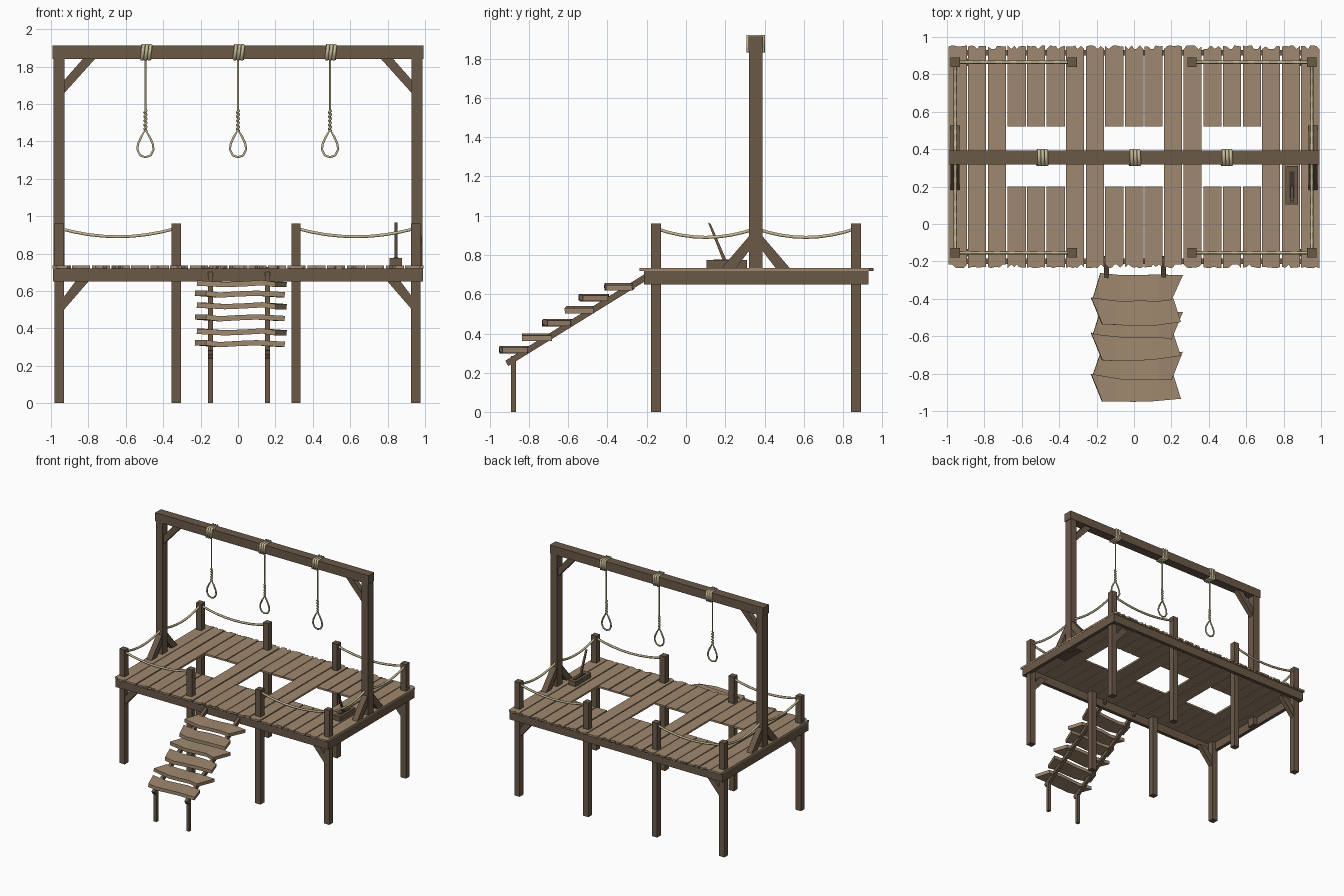
import bpy, bmesh, math, random
from mathutils import Vector

random.seed(4)
cube = bpy.data.objects.get("Cube")
if cube:
    bpy.data.objects.remove(cube, do_unlink=True)


def material(name, rgb):
    m = bpy.data.materials.new(name)
    m.use_nodes = True
    m.diffuse_color = (*rgb, 1)
    m.node_tree.nodes["Principled BSDF"].inputs["Base Color"].default_value = (*rgb, 1)
    return m


DARK = material("dark timber", (0.147, 0.100, 0.064))
PLANK = material("plank wood", (0.352, 0.250, 0.160))
ROPE = material("rope", (0.56, 0.49, 0.30))
SLOT = material("slot shadow", (0.05, 0.035, 0.025))


def add_object(name, bm, mat):
    bmesh.ops.recalc_face_normals(bm, faces=bm.faces)
    mesh = bpy.data.meshes.new(name)
    bm.to_mesh(mesh)
    bm.free()
    mesh.materials.append(mat)
    obj = bpy.data.objects.new(name, mesh)
    bpy.context.collection.objects.link(obj)
    return obj


def prism(name, outline, axis, lo, hi, mat=DARK):
    """Extrude a 2D outline along x, y or z from lo to hi."""
    place = {"x": lambda a, b: (lo, a, b), "y": lambda a, b: (a, lo, b),
             "z": lambda a, b: (a, b, lo)}[axis]
    bm = bmesh.new()
    face = bm.faces.new([bm.verts.new(place(a, b)) for a, b in outline])
    out = bmesh.ops.extrude_face_region(bm, geom=[face])
    shift = Vector([(hi - lo) if axis == c else 0 for c in "xyz"])
    verts = [v for v in out["geom"] if isinstance(v, bmesh.types.BMVert)]
    bmesh.ops.translate(bm, verts=verts, vec=shift)
    return add_object(name, bm, mat)


def box(name, x0, x1, y0, y1, z0, z1, mat=DARK):
    return prism(name, [(x0, y0), (x1, y0), (x1, y1), (x0, y1)], "z", z0, z1, mat)


def rope(name, points, radius, cyclic=False):
    """Bevelled poly curve turned into a mesh."""
    cu = bpy.data.curves.new(name, "CURVE")
    cu.dimensions = "3D"
    cu.bevel_depth = radius
    cu.bevel_resolution = 1
    cu.use_fill_caps = True
    sp = cu.splines.new("POLY")
    sp.points.add(len(points) - 1)
    for p, co in zip(sp.points, points):
        p.co = (*co, 1)
    sp.use_cyclic_u = cyclic
    tmp = bpy.data.objects.new(name + " path", cu)
    mesh = bpy.data.meshes.new_from_object(tmp)
    bpy.data.objects.remove(tmp)
    mesh.materials.clear()
    mesh.materials.append(ROPE)
    obj = bpy.data.objects.new(name, mesh)
    bpy.context.collection.objects.link(obj)


def sagging_rope(name, a, b, sag=0.045):
    a, b = Vector(a), Vector(b)
    pts = []
    for i in range(9):
        t = i / 8
        pts.append(a.lerp(b, t) - Vector((0, 0, sag * 4 * t * (1 - t))))
    rope(name, pts, 0.009)


FRONT, BACK, MID = -0.153, 0.865, 0.355
POSTS = (-0.955, -0.33, 0.31, 0.95)
FLOOR = 0.735

# Support posts
for y in (FRONT, BACK):
    for x in POSTS:
        box("support_post", x - 0.025, x + 0.025, y - 0.025, y + 0.025, 0, 0.96)

# Deck frame
for y in (-0.215, 0.9):
    box("deck_rail", -0.99, 0.99, y, y + 0.03, 0.65, 0.72)
for x in (-0.99, 0.96):
    box("deck_side_rail", x, x + 0.03, -0.215, 0.93, 0.65, 0.72)


# Deck planks with worn outer ends and three openings
def worn_end(x0, x1, y, direction):
    pts = []
    for t in (0, 0.2, 0.38, 0.5, 0.62, 0.82, 1):
        pts.append((x0 + t * (x1 - x0), y - direction * random.choice((0, 0.003, 0.006, 0.02))))
    return pts


PITCH = 1.99 / 19
for i in range(19):
    x0 = -0.995 + i * PITCH + random.uniform(0.002, 0.006)
    x1 = -0.995 + (i + 1) * PITCH - random.uniform(0.002, 0.006)
    front = worn_end(x0, x1, -0.236, -1)
    back = worn_end(x0, x1, 0.955, 1)[::-1]
    if i in (3, 4, 5, 8, 9, 10, 13, 14, 15):
        prism("deck_plank_front", front + [(x1, 0.2), (x0, 0.2)], "z", 0.72, FLOOR, PLANK)
        prism("deck_plank_back", [(x0, 0.52), (x1, 0.52)] + back, "z", 0.72, FLOOR, PLANK)
    else:
        prism("deck_plank", front + back, "z", 0.72, FLOOR, PLANK)

# Main frame
for x in (-0.957, 0.957):
    box("upright", x - 0.03, x + 0.03, MID - 0.035, MID + 0.035, 0.65, 1.85)
box("top_beam", -0.993, 0.993, MID - 0.038, MID + 0.038, 1.84, 1.912)

# Diagonal braces
for s in (-1, 1):
    prism("beam_brace", [(s * 0.927, 1.66), (s * 0.927, 1.73), (s * 0.83, 1.84), (s * 0.765, 1.84)],
          "y", MID - 0.022, MID + 0.022)
    for y in (FRONT, BACK):
        prism("deck_brace", [(s * 0.93, 0.50), (s * 0.93, 0.57), (s * 0.87, 0.65), (s * 0.80, 0.65)],
              "y", y - 0.02, y + 0.02)
    for d in (-1, 1):
        prism("upright_foot_brace",
              [(MID + d * 0.035, 0.895), (MID + d * 0.035, 0.82), (MID + d * 0.1, FLOOR), (MID + d * 0.172, FLOOR)],
              "x", s * 0.957 - 0.024, s * 0.957 + 0.024)

# Railing ropes
for y in (FRONT, BACK):
    for a, b in (POSTS[:2], POSTS[2:]):
        sagging_rope("railing_rope", (a, y, 0.935), (b, y, 0.935))
for x in (POSTS[0], POSTS[3]):
    sagging_rope("side_rope", (x, FRONT, 0.935), (x, MID, 0.935))
    sagging_rope("side_rope", (x, MID, 0.935), (x, BACK, 0.935))

# Hanging ropes with beam wraps, coils and loops
for x in (-0.495, 0, 0.492):
    for k in (-1, 0, 1):
        w = 0.040
        rope("beam_wrap", [(x + k * 0.019 + j * 0.003, MID + a * w, z) for j, (a, z) in
                           enumerate(((-1, 1.838), (1, 1.838), (1, 1.914), (-1, 1.914)))], 0.0095, True)
    rope("hanging_rope", [(x, MID, 1.84), (x, MID, 1.45)], 0.006)
    coil = [(x + 0.006 * math.cos(i * math.pi / 3), MID + 0.006 * math.sin(i * math.pi / 3),
             1.455 + 0.11 * i / 30) for i in range(31)]
    rope("rope_coil", coil, 0.006)
    half = [(0.022, 1.425), (0.040, 1.385), (0.043, 1.355), (0.028, 1.325)]
    loop = [(0, 1.462)] + half + [(0, 1.315)] + [(-a, z) for a, z in reversed(half)]
    rope("rope_loop", [(x + a, MID, z) for a, z in loop], 0.0065, True)

# Stair stringers and legs
for x in (-0.148, 0.157):
    prism("stair_stringer", [(-0.92, 0.262), (-0.905, 0.235), (-0.17, 0.69), (-0.17, 0.728)],
          "x", x - 0.013, x + 0.013)
    box("stair_leg", x - 0.013, x + 0.013, -0.892, -0.866, 0, 0.285)

# Warped stair treads, alternately flipped
COLUMNS = (-0.2, -0.1, 0.0, 0.1, 0.2)
for i, (y, z) in enumerate(((-0.88, 0.317), (-0.76, 0.382), (-0.655, 0.455),
                            (-0.54, 0.522), (-0.47, 0.582), (-0.34, 0.64))):
    flip = -1 if i % 2 else 1
    bm = bmesh.new()
    rows = []
    for side in (-1, 1):
        row = []
        for c, x in enumerate(COLUMNS):
            end = 0.02 if c in (0, 4) else 0
            skew = 0.03 * side if c == 0 else 0
            px = x - skew + (0.03 if c == 4 else 0) - (0.02 * side if c == 4 else 0)
            py = y + side * (0.072 - end * (side < 0) * (c == 4)) + random.uniform(-0.006, 0.006)
            pz = z + (0.006, -0.004, 0.002, 0.006, -0.002)[c] * flip
            row.append(bm.verts.new((flip * (px - 0.015) + 0.015, py, pz)))
        rows.append(row)
    for c in range(4):
        bm.faces.new((rows[0][c], rows[0][c + 1], rows[1][c + 1], rows[1][c]))
    tread = add_object("stair_tread", bm, PLANK)
    mod = tread.modifiers.new("thickness", "SOLIDIFY")
    mod.thickness = 0.028
    mod.offset = 0

# Trap lever
box("lever_base", 0.81, 0.878, 0.105, 0.31, 0.712, 0.775)
box("lever_slot", 0.832, 0.858, 0.14, 0.28, 0.774, 0.778, SLOT)
prism("lever_handle", [(0.192, 0.76), (0.212, 0.76), (0.126, 0.958), (0.112, 0.966)], "x", 0.838, 0.852)
